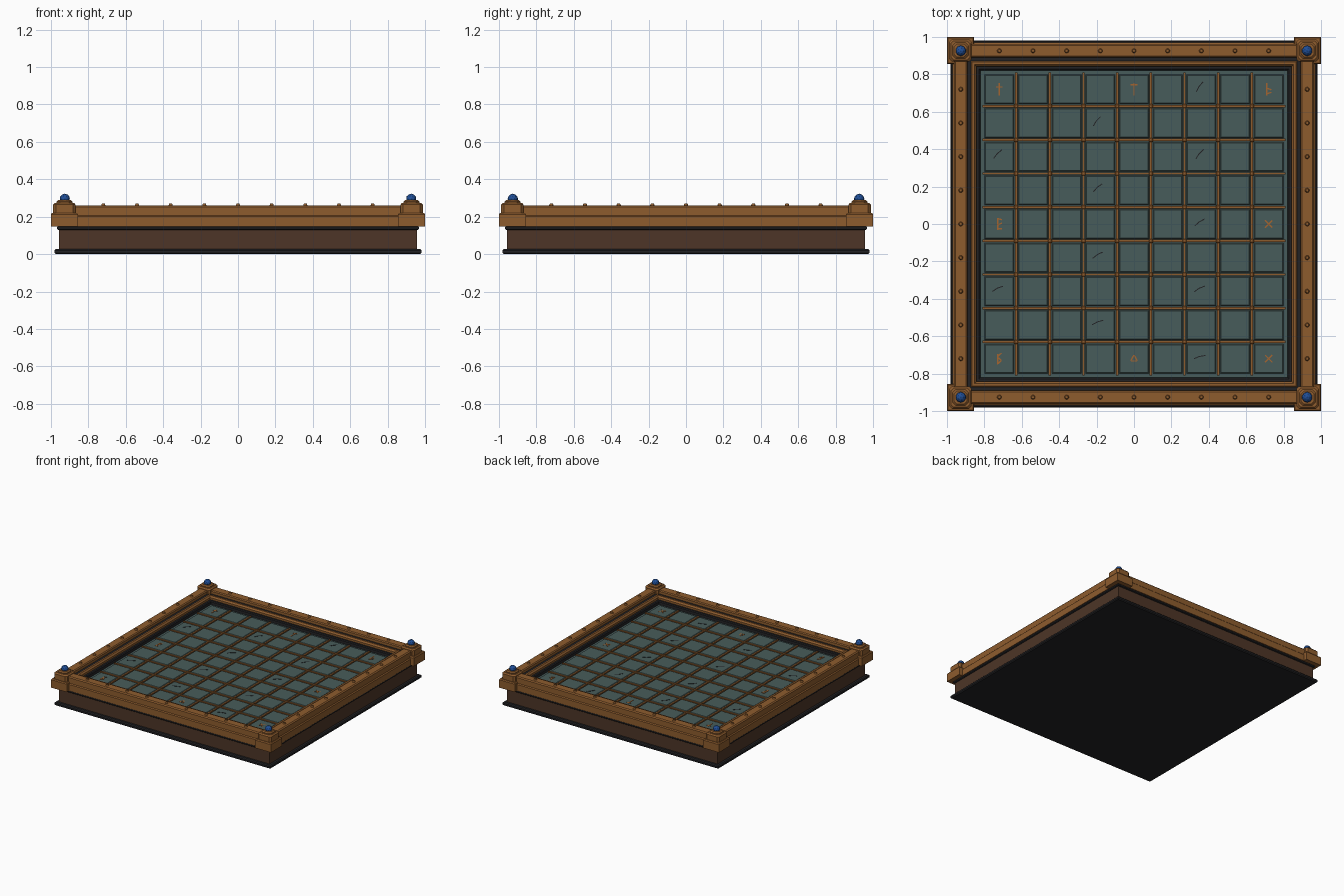
import bpy, bmesh, math
from mathutils import Matrix, Vector

if "Cube" in bpy.data.objects:
    bpy.data.objects.remove(bpy.data.objects["Cube"])


def mat(name, r, g, b):
    m = bpy.data.materials.new(name)
    m.diffuse_color = (r, g, b, 1)
    m.use_nodes = True
    m.node_tree.nodes["Principled BSDF"].inputs["Base Color"].default_value = m.diffuse_color
    return m


COPPER = mat("aged copper", 0.27, 0.107, 0.027)
WOOD = mat("dark wood", 0.075, 0.036, 0.020)
IRON = mat("black iron", 0.016, 0.016, 0.018)
STONE = mat("slate teal", 0.064, 0.107, 0.103)
INLAY = mat("bright copper inlay", 0.37, 0.13, 0.03)
GEM = mat("blue gem", 0.014, 0.075, 0.30)


def finish(name, bm, material):
    bmesh.ops.recalc_face_normals(bm, faces=bm.faces)
    me = bpy.data.meshes.new(name)
    bm.to_mesh(me)
    bm.free()
    me.materials.append(material)
    ob = bpy.data.objects.new(name, me)
    bpy.context.collection.objects.link(ob)
    return ob


def square(h):
    return [(-h, -h), (h, -h), (h, h), (-h, h)]


def octagon(h, c):
    return [(-h + c, -h), (h - c, -h), (h, -h + c), (h, h - c),
            (h - c, h), (-h + c, h), (-h, h - c), (-h, -h + c)]


def stack(bm, sections, cx=0, cy=0):
    """Loft equal-count outlines [(points, z), ...] into a closed solid."""
    rows = [[bm.verts.new((cx + x, cy + y, z)) for x, y in pts] for pts, z in sections]
    n = len(rows[0])
    for a, b in zip(rows, rows[1:]):
        for i in range(n):
            bm.faces.new((a[i], a[(i + 1) % n], b[(i + 1) % n], b[i]))
    bm.faces.new(rows[0][::-1])
    bm.faces.new(rows[-1])


def box(bm, cx, cy, sx, sy, z0, z1, angle=0):
    m = Matrix.Translation((cx, cy, (z0 + z1) / 2)) @ Matrix.Rotation(angle, 4, 'Z') \
        @ Matrix.Diagonal((sx, sy, z1 - z0, 1))
    bmesh.ops.create_cube(bm, size=1, matrix=m)


def frame(name, profile, material):
    """Sweep a closed (radius, z) profile round a mitred square."""
    bm = bmesh.new()
    rows = [[bm.verts.new((sx * r, sy * r, z)) for r, z in profile]
            for sx, sy in square(1)]
    n = len(profile)
    for k in range(4):
        a, b = rows[k], rows[(k + 1) % 4]
        for i in range(n):
            bm.faces.new((a[i], b[i], b[(i + 1) % n], a[(i + 1) % n]))
    return finish(name, bm, material)


def slab(name, sections, material):
    bm = bmesh.new()
    stack(bm, [(square(h), z) for h, z in sections])
    return finish(name, bm, material)


# Base and body
slab("foot_plate", [(0.975, 0), (0.982, 0.007), (0.982, 0.02), (0.975, 0.027)], IRON)
slab("wooden_body", [(0.958, 0.027), (0.958, 0.132)], WOOD)
slab("upper_trim", [(0.961, 0.13), (0.967, 0.135), (0.967, 0.145), (0.961, 0.15)], IRON)

# Nested frames round the playing field
frame("outer_rail", [(0.89, 0.148), (0.97, 0.148), (0.97, 0.2), (0.963, 0.207), (0.963, 0.252),
                     (0.955, 0.26), (0.897, 0.26), (0.89, 0.253)], COPPER)
frame("dark_channel", [(0.865, 0.148), (0.892, 0.148), (0.892, 0.232), (0.865, 0.232)], IRON)
frame("inner_lip", [(0.842, 0.148), (0.872, 0.148), (0.872, 0.234), (0.867, 0.238),
                    (0.852, 0.238), (0.842, 0.226)], COPPER)
frame("inner_border", [(0.822, 0.148), (0.845, 0.148), (0.845, 0.21), (0.828, 0.21),
                       (0.822, 0.204)], IRON)
slab("field_bed", [(0.825, 0.148), (0.825, 0.181)], STONE)

# Nine by nine bevelled tiles
PITCH = 0.18
TOP = 0.192
tiles = [(i - 4) * PITCH for i in range(9)]
lines = [(i - 3.5) * PITCH for i in range(8)]
bm = bmesh.new()
for x in tiles:
    for y in tiles:
        stack(bm, [(square(0.079), 0.178), (square(0.079), TOP - 0.005),
                   (square(0.074), TOP)], x, y)
finish("stone_tiles", bm, STONE)

# Copper strips between tiles, with a stud at each crossing
bm = bmesh.new()
for p in lines:
    box(bm, p, 0, 0.012, 1.62, 0.178, 0.193)
    box(bm, 0, p, 1.62, 0.012, 0.178, 0.1935)
finish("grid_strips", bm, COPPER)
bm = bmesh.new()
for x in lines:
    for y in lines:
        stack(bm, [(square(0.011), 0.18), (square(0.011), 0.195), (square(0.007), 0.198)], x, y)
finish("grid_studs", bm, COPPER)

# Thin cracks in some tiles: x, y, angle
cracks = [(0.35, 0.735, 56), (-0.2, 0.55, 52), (-0.73, 0.375, 46), (0.35, 0.375, 50),
          (-0.195, 0.195, 42), (0.35, 0.01, 35), (-0.195, -0.165, 32), (-0.73, -0.345, 26),
          (0.35, -0.345, 28), (-0.195, -0.525, 22), (0.35, -0.71, 16)]
bm = bmesh.new()
for x, y, a in cracks:
    a = math.radians(a)
    d = Vector((math.cos(a), math.sin(a))) * 0.015
    box(bm, x - d.x, y - d.y, 0.034, 0.005, TOP - 0.002, TOP + 0.002, a + 0.12)
    box(bm, x + d.x, y + d.y, 0.034, 0.005, TOP - 0.002, TOP + 0.002, a - 0.12)
finish("tile_cracks", bm, IRON)

# Abstract inlay marks made from short strokes: x, y, length, degrees
post = (0, 0, 0.066, 90)
cross = [(0, 0, 0.055, 45), (0, 0, 0.055, -45)]
zigzag = [(0, 0.02, 0.03, 40), (0, 0, 0.03, -40), (0, -0.02, 0.03, 40), (-0.008, 0, 0.05, 90)]
marks = {(-4, 4): [post, (0, 0.012, 0.036, 0)],
         (0, 4): [post, (0, 0.024, 0.036, 0)],
         (4, 4): [(-0.01, 0, 0.066, 90), (0.002, 0.002, 0.026, -20), (0.002, -0.02, 0.026, 20)],
         (-4, 0): [(-0.008, 0, 0.066, 90), (0.003, 0.026, 0.024, -15), (0.003, 0, 0.024, 25),
                   (0.003, -0.026, 0.024, 0)],
         (4, 0): cross, (4, -4): cross, (-4, -4): zigzag,
         (0, -4): [(-0.009, 0.004, 0.034, 60), (0.009, 0.004, 0.034, -60), (0, -0.012, 0.03, 0)]}
bm = bmesh.new()
for (i, j), strokes in marks.items():
    for x, y, length, a in strokes:
        box(bm, i * PITCH + x, j * PITCH + y, length, 0.007, TOP - 0.002, TOP + 0.0025,
            math.radians(a))
finish("inlay_marks", bm, INLAY)

# Rivets along the rail
bm = bmesh.new()
for p in tiles:
    for x, y in ((p, 0.926), (p, -0.926), (0.926, p), (-0.926, p)):
        bmesh.ops.create_cone(bm, cap_ends=True, segments=10, radius1=0.013, radius2=0.008,
                              depth=0.012, matrix=Matrix.Translation((x, y, 0.264)))
finish("rail_rivets", bm, COPPER)

# Corner blocks with stepped caps and gems
for k, (sx, sy) in enumerate(square(1)):
    c = 0.928
    bm = bmesh.new()
    stack(bm, [(square(0.072), 0.148), (square(0.072), 0.213), (square(0.066), 0.221)],
          sx * c, sy * c)
    stack(bm, [(octagon(0.06, 0.014), 0.218), (octagon(0.06, 0.014), 0.264),
               (octagon(0.051, 0.014), 0.274)], sx * c, sy * c)
    stack(bm, [(octagon(0.043, 0.018), 0.27), (octagon(0.043, 0.018), 0.28),
               (octagon(0.034, 0.014), 0.288)], sx * c, sy * c)
    finish("corner_block_%d" % (k + 1), bm, COPPER)
    bm = bmesh.new()
    bmesh.ops.create_icosphere(bm, subdivisions=2, radius=0.028,
                               matrix=Matrix.Translation((sx * 0.926, sy * 0.926, 0.295)))
    finish("corner_gem_%d" % (k + 1), bm, GEM)
